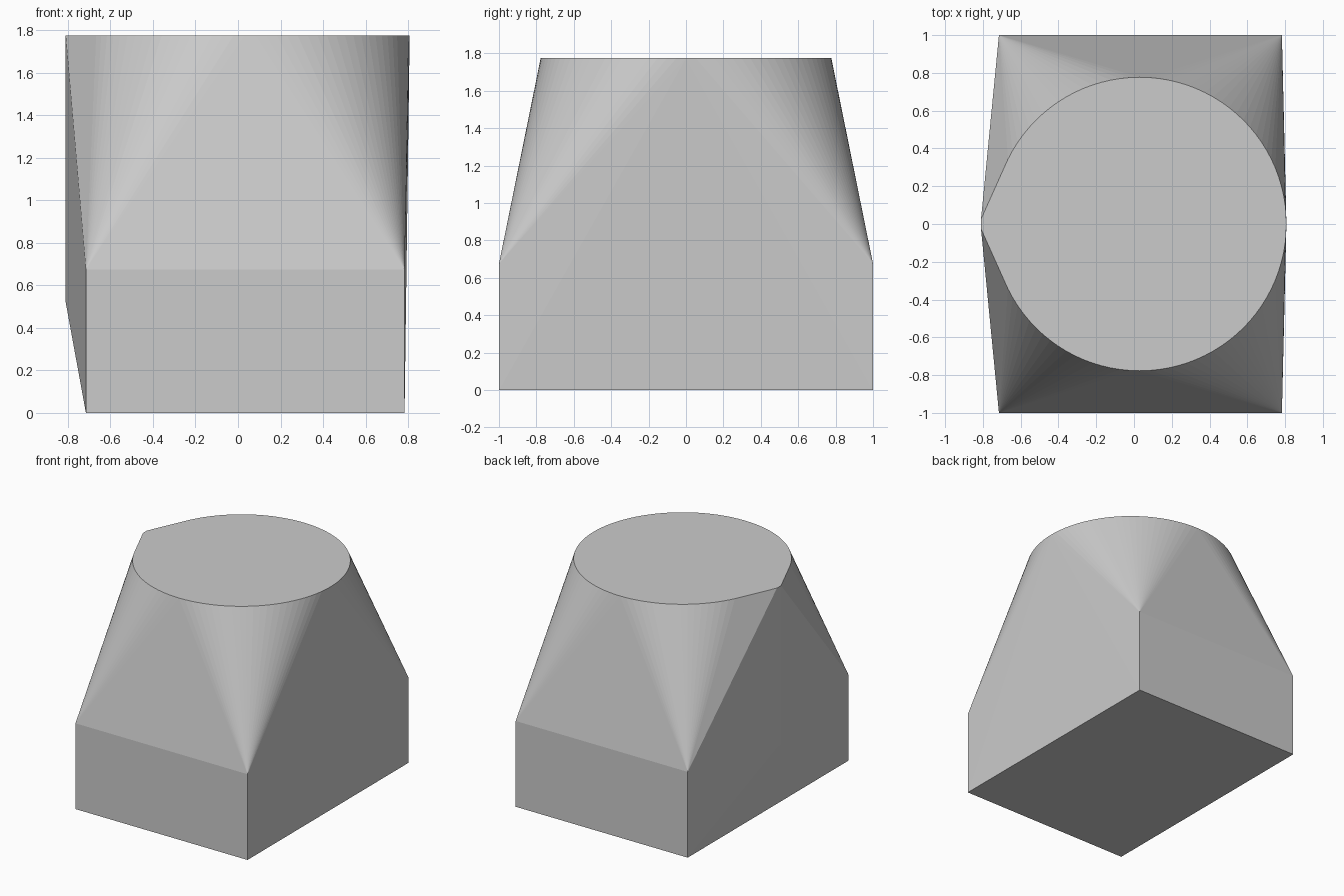
import bpy
import bmesh
from math import cos, sin, tau, radians

cube = bpy.data.objects.get("Cube")
if cube:
    bpy.data.objects.remove(cube, do_unlink=True)

# Single plain grey
grey = bpy.data.materials.new("light_grey")
grey.use_nodes = True
colour = (0.6, 0.6, 0.6, 1)
grey.diffuse_color = colour
grey.node_tree.nodes["Principled BSDF"].inputs["Base Color"].default_value = colour

BASE_LEFT, BASE_RIGHT, BASE_HEIGHT = 0.783, -0.715, 0.675
TOP, RADIUS, CENTRE = 1.775, 0.777, 0.03
RIDGE_X, RIDGE_HALF, RIDGE_FOOT = -0.81, 0.025, 0.52
SEGMENTS = 96

# Rectangular base block
points = [(x, y, z) for x in (BASE_RIGHT, BASE_LEFT)
          for y in (-1, 1) for z in (0, BASE_HEIGHT)]
# Narrow upright ridge on one side
points += [(RIDGE_X, y, z) for y in (-RIDGE_HALF, RIDGE_HALF)
           for z in (RIDGE_FOOT, TOP)]
# Round top rim
points += [(CENTRE + RADIUS * cos(tau * i / SEGMENTS),
            RADIUS * sin(tau * i / SEGMENTS), TOP) for i in range(SEGMENTS)]

# Skin stretched from the block to the rim
bm = bmesh.new()
for p in points:
    bm.verts.new(p)
hull = bmesh.ops.convex_hull(bm, input=bm.verts[:])
loose = {g for g in hull["geom_interior"] + hull["geom_unused"]
         if isinstance(g, bmesh.types.BMVert)}
bmesh.ops.delete(bm, geom=list(loose), context="VERTS")
bmesh.ops.dissolve_limit(bm, angle_limit=radians(0.1),
                         verts=bm.verts[:], edges=bm.edges[:])
bmesh.ops.recalc_face_normals(bm, faces=bm.faces[:])

mesh = bpy.data.meshes.new("transition_body")
bm.to_mesh(mesh)
bm.free()
mesh.materials.append(grey)
body = bpy.data.objects.new("transition_body", mesh)
bpy.context.collection.objects.link(body)
